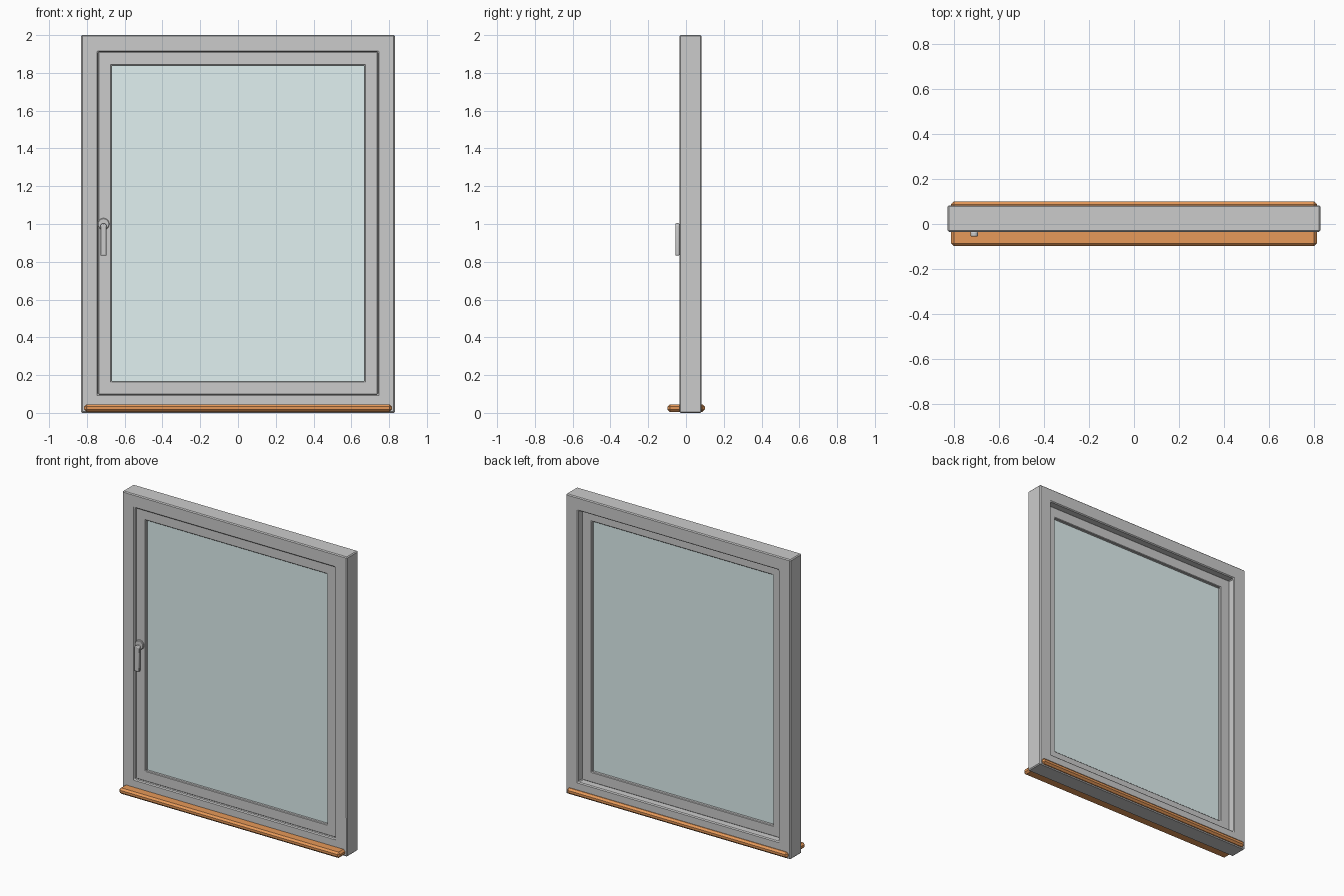
import bpy, bmesh
from math import pi, cos, sin

if "Cube" in bpy.data.objects:
    bpy.data.objects.remove(bpy.data.objects["Cube"])


def material(name, color):
    m = bpy.data.materials.new(name)
    m.diffuse_color = color
    m.use_nodes = True
    m.node_tree.nodes["Principled BSDF"].inputs["Base Color"].default_value = m.diffuse_color
    return m


def finish(name, bm, bevel=0, segments=1, mat=None, smooth=False):
    bmesh.ops.recalc_face_normals(bm, faces=bm.faces)
    me = bpy.data.meshes.new(name)
    bm.to_mesh(me)
    bm.free()
    ob = bpy.data.objects.new(name, me)
    bpy.context.collection.objects.link(ob)
    if mat:
        me.materials.append(mat)
    if bevel:
        mod = ob.modifiers.new("bevel", 'BEVEL')
        mod.width = bevel
        mod.segments = segments
        mod.limit_method = 'ANGLE'
        mod.angle_limit = pi / 4
    if smooth:
        bpy.ops.object.select_all(action='DESELECT')
        ob.select_set(True)
        bpy.context.view_layer.objects.active = ob
        bpy.ops.object.shade_smooth_by_angle(angle=pi / 5)
    return ob


def extrude_outline(name, pts, y0, y1, **kw):
    """Solid from an (x, z) outline between two depths."""
    bm = bmesh.new()
    a = [bm.verts.new((x, y0, z)) for x, z in pts]
    b = [bm.verts.new((x, y1, z)) for x, z in pts]
    n = len(pts)
    bm.faces.new(a)
    bm.faces.new(b)
    for i in range(n):
        j = (i + 1) % n
        bm.faces.new((a[i], a[j], b[j], b[i]))
    return finish(name, bm, **kw)


def rect(x0, x1, z0, z1):
    return [(x0, z0), (x1, z0), (x1, z1), (x0, z1)]


def ring(name, outer, inner, y0, y1, **kw):
    """Rectangular frame with mitred corners."""
    bm = bmesh.new()
    loops = [[bm.verts.new((x, y, z)) for x, z in pts]
             for pts, y in ((outer, y0), (outer, y1), (inner, y1), (inner, y0))]
    for k in range(4):
        p, q = loops[k], loops[(k + 1) % 4]
        for i in range(4):
            j = (i + 1) % 4
            bm.faces.new((p[i], p[j], q[j], q[i]))
    return finish(name, bm, **kw)


def arc(cx, cz, r, a0, a1, n):
    return [(cx + r * cos(a0 + (a1 - a0) * i / n), cz + r * sin(a0 + (a1 - a0) * i / n))
            for i in range(n + 1)]


glass_mat = material("glass", (0.75, 0.88, 0.88, 1))
sill_mat = material("sill", (0.8, 0.32, 0.1, 1))

# Fixed outer frame and recessed sash
ring("outer_frame", rect(-0.83, 0.83, 0, 2), rect(-0.74, 0.74, 0.098, 1.91),
     -0.035, 0.083, bevel=0.006)
ring("sash", rect(-0.741, 0.741, 0.097, 1.911), rect(-0.67, 0.67, 0.167, 1.84),
     -0.017, 0.037, bevel=0.004)

# Glass pane
extrude_outline("glass_pane", rect(-0.68, 0.68, 0.157, 1.85), 0.002, 0.017, mat=glass_mat)

# Sill running through the bottom of the frame
extrude_outline("sill", rect(-0.815, 0.815, 0.006, 0.045), -0.098, 0.1,
                bevel=0.012, mat=sill_mat)

# Handle: round base, neck and hanging lever
hx, hz = -0.712, 1.0
extrude_outline("handle_base", arc(hx, hz, 0.031, 0, 2 * pi, 24)[:-1], -0.028, -0.014,
                bevel=0.003, smooth=True)
extrude_outline("handle_neck", arc(hx, hz - 0.012, 0.013, 0, 2 * pi, 16)[:-1], -0.045, -0.025,
                smooth=True)
r = 0.017
lever = arc(hx, hz - r + 0.004, r, 0, pi, 10) + rect(hx - r, hx + r, 0.833, 0.833)[:2]
extrude_outline("handle_lever", lever, -0.056, -0.035, bevel=0.005, segments=2, smooth=True)
